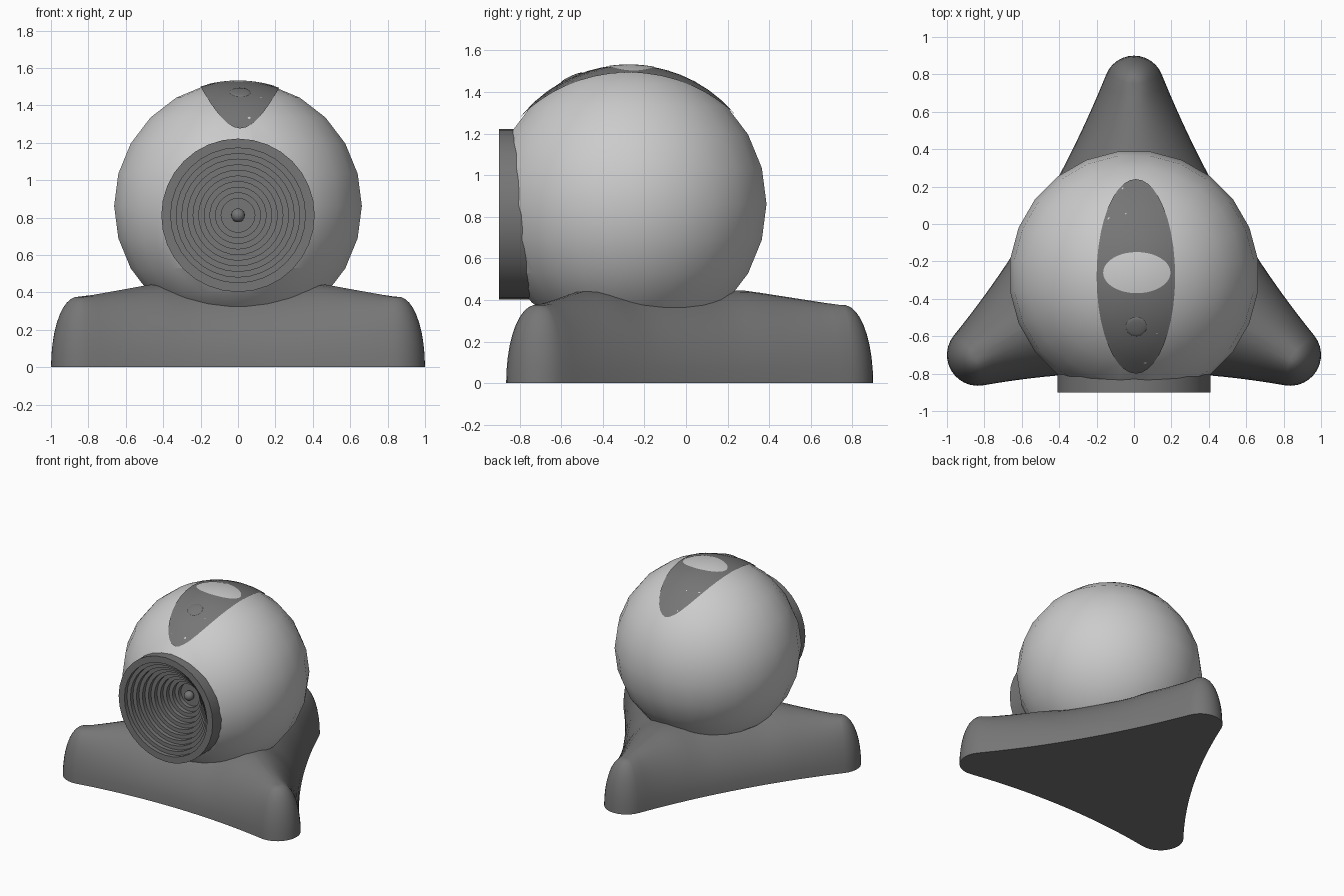
import bpy, bmesh
from math import sin, cos, pi, radians, sqrt, hypot
from mathutils import Vector, Matrix

if "Cube" in bpy.data.objects:
    bpy.data.objects.remove(bpy.data.objects["Cube"])

CENTRE, R = Vector((0, -0.275, 0.862)), 0.668
LENS_Z = 0.812

dark = bpy.data.materials.new("dark_grey")
dark.diffuse_color = (0.18, 0.18, 0.18, 1)
dark.use_nodes = True
dark.node_tree.nodes["Principled BSDF"].inputs["Base Color"].default_value = dark.diffuse_color


def finish(name, bm, mat=None, angle=40):
    bmesh.ops.recalc_face_normals(bm, faces=bm.faces)
    me = bpy.data.meshes.new(name)
    bm.to_mesh(me)
    bm.free()
    ob = bpy.data.objects.new(name, me)
    bpy.context.collection.objects.link(ob)
    if mat:
        me.materials.append(mat)
    bpy.ops.object.select_all(action='DESELECT')
    ob.select_set(True)
    bpy.context.view_layer.objects.active = ob
    bpy.ops.object.shade_smooth_by_angle(angle=radians(angle))
    return ob


def loft(bm, rings):
    """Join closed rings of equal length with quads."""
    for a, b in zip(rings, rings[1:]):
        n = len(a)
        for i in range(n):
            j = (i + 1) % n
            bm.faces.new((a[i], a[j], b[j], b[i]))


def ball(name, loc, r, seg, rings, mat=None, xform=Matrix()):
    bm = bmesh.new()
    bmesh.ops.create_uvsphere(bm, u_segments=seg, v_segments=rings, radius=r,
                              matrix=Matrix.Translation(loc) @ xform)
    return finish(name, bm, mat)


def surface_patch(name, cx, cy, rx, ry, lift, mat=None):
    """Elliptical patch lying on top of the ball body."""
    bm = bmesh.new()

    def vert(x, y):
        dx, dy = x - CENTRE.x, y - CENTRE.y
        return bm.verts.new((x, y, CENTRE.z + sqrt((R + lift) ** 2 - dx * dx - dy * dy)))
    n = 40
    rings = [[vert(cx + rx * k / 8 * cos(2 * pi * i / n), cy + ry * k / 8 * sin(2 * pi * i / n))
              for i in range(n)] for k in range(8, 0, -1)]
    loft(bm, rings)
    bm.faces.new(rings[-1])
    ob = finish(name, bm, mat)
    if ob.data.polygons[0].normal.z < 0:
        ob.data.flip_normals()
    return ob


# three-lobed base: arcs at the feet joined by concave curves (clockwise)
lobes = [((0, 0.74), 0.16, 158, 22), ((0.835, -0.70), 0.165, 39, -100),
         ((-0.835, -0.70), 0.165, -80, -219)]
outline = []                      # (point, outward normal, rounding width)
for k, (c, r, a0, a1) in enumerate(lobes):
    c = Vector(c)
    for i in range(13):
        a = radians(a0 + (a1 - a0) * i / 12)
        nrm = Vector((cos(a), sin(a)))
        outline.append((c + nrm * r, nrm, 0.155))
    c2, r2, b0, _ = lobes[(k + 1) % 3]
    b = radians(b0)
    p0, p3 = outline[-1][0], Vector(c2) + Vector((cos(b), sin(b))) * r2
    p1 = p0 + 0.54 * Vector((sin(a), -cos(a)))
    p2 = p3 - 0.54 * Vector((sin(b), -cos(b)))
    for i in range(1, 24):
        t = i / 24
        u = 1 - t
        p = u**3 * p0 + 3 * u * u * t * p1 + 3 * u * t * t * p2 + t**3 * p3
        d = (u * u * (p1 - p0) + 2 * u * t * (p2 - p1) + t * t * (p3 - p2)).normalized()
        outline.append((p, Vector((-d.y, d.x)), min(0.41, 0.155 + 0.72 * min(t, u))))


def base_height(p):
    near = min(hypot(p.x - c[0], p.y - c[1]) for c, *_ in lobes)
    return 0.375 + 0.07 * min(1, near / 0.45)


bm = bmesh.new()
rings = []
for i in range(11):
    th = i / 10 * pi / 2
    ring = []
    for p, nrm, width in outline:
        q = p - nrm * width * (1 - cos(th))
        ring.append(bm.verts.new((q.x, q.y, base_height(q) * sin(th))))
    rings.append(ring)
loft(bm, rings)
bm.faces.new(rings[0])
top = bm.faces.new(rings[-1])
bmesh.ops.triangulate(bm, faces=[top])
finish("tripod_base", bm, dark, 50)

# ball body with an opening cut for the lens
body = ball("ball_body", CENTRE, R, 24, 12, None, Matrix.Rotation(radians(7.5), 4, 'Z'))
bm = bmesh.new()
bmesh.ops.create_cone(bm, cap_ends=True, segments=32, radius1=0.395, radius2=0.395, depth=0.7,
                      matrix=Matrix.Translation((0, -0.85, LENS_Z)) @ Matrix.Rotation(pi / 2, 4, 'X'))
cutter = finish("socket_cutter", bm)
cutter.hide_render = True
mod = body.modifiers.new("socket", 'BOOLEAN')
mod.operation = 'DIFFERENCE'
mod.object = cutter
mod.solver = 'EXACT'
bpy.context.view_layer.objects.active = body
bpy.ops.object.modifier_apply(modifier="socket")
bpy.data.objects.remove(cutter)
bm = bmesh.new()                  # drop the inner socket walls, keep the shell
bm.from_mesh(body.data)
inner = [f for f in bm.faces if (f.calc_center_median() - CENTRE).normalized().dot(f.normal) < 0.93]
bmesh.ops.delete(bm, geom=inner, context='FACES')
for e in bm.edges:
    e.smooth = True
bm.to_mesh(body.data)
bm.free()

# lens barrel: straight tube with a stepped funnel inside
profile = [(0.41, -0.62), (0.41, -0.9), (0.36, -0.9)]
for i in range(10):
    r, y = 0.36 - 0.03 * i, -0.9 + 0.032 * (i + 1)
    profile += [(r, y), (r - 0.03, y)]
bm = bmesh.new()
n = 32
rings = [[bm.verts.new((r * cos(2 * pi * i / n), y, LENS_Z + r * sin(2 * pi * i / n)))
          for i in range(n)] for r, y in profile]
loft(bm, rings)
bm.faces.new(rings[-1])
finish("lens_barrel", bm, dark)
ball("lens_bead", (0, -0.61, LENS_Z), 0.037, 16, 8, dark)

# top panel, button and indicator light
surface_patch("top_panel", 0.01, -0.28, 0.21, 0.52, 0.001, dark)
surface_patch("top_button", 0.015, -0.26, 0.18, 0.11, 0.003)
d = Vector((0.012, -0.55, 0)) - Vector((0, CENTRE.y, 0))
normal = Vector((d.x, d.y, sqrt(R * R - d.length_squared))).normalized()
ball("indicator_light", CENTRE + normal * (R - 0.001), 0.056, 20, 10, dark,
     normal.to_track_quat('Z', 'Y').to_matrix().to_4x4() @ Matrix.Diagonal((1, 1, 0.15, 1)))
